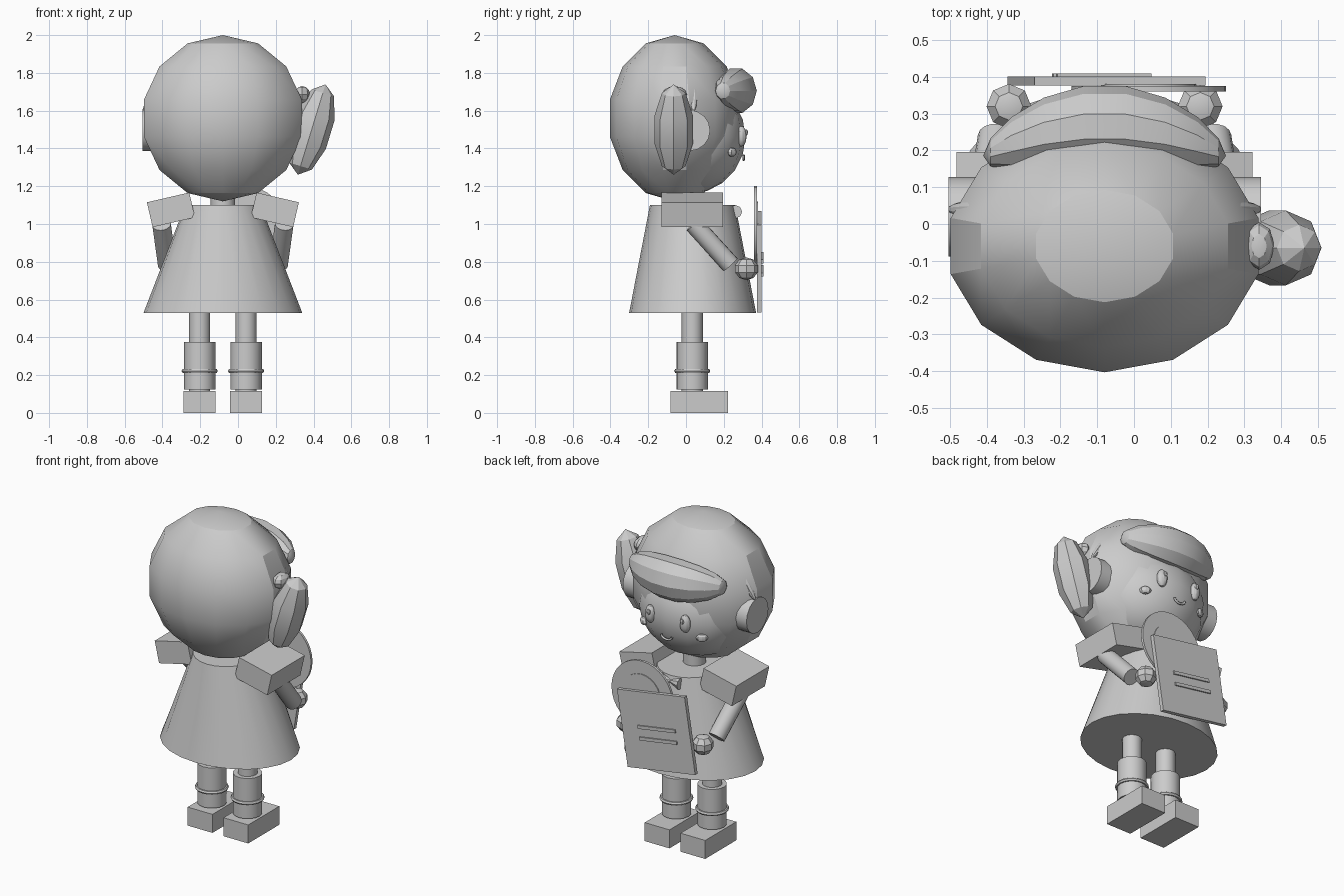
import bpy
from math import radians, pi, cos, sin
from mathutils import Vector, Matrix

cube = bpy.data.objects.get("Cube")
if cube:
    bpy.data.objects.remove(cube, do_unlink=True)

CX = -0.08  # the body's centre line

grey = bpy.data.materials.new("plain_grey")
grey.use_nodes = True
grey.diffuse_color = (0.6, 0.6, 0.6, 1)
grey.node_tree.nodes["Principled BSDF"].inputs["Base Color"].default_value = (0.6, 0.6, 0.6, 1)


def finish(name, angle=25.4):
    ob = bpy.context.object
    ob.name = name
    ob.data.materials.append(grey)
    bpy.ops.object.transform_apply(location=False, rotation=True, scale=True)
    bpy.ops.object.shade_smooth_by_angle(angle=radians(angle))
    return ob


def ball(name, loc, radii, segs=14, rings=7, rot=(0, 0, 0)):
    bpy.ops.mesh.primitive_uv_sphere_add(segments=segs, ring_count=rings, location=loc, rotation=rot)
    bpy.context.object.scale = radii
    return finish(name)


def box(name, loc, size, rot=(0, 0, 0)):
    bpy.ops.mesh.primitive_cube_add(size=1, location=loc, rotation=rot)
    bpy.context.object.scale = size
    return finish(name)


def tube(name, start, end, r1, r2=None, segs=16):
    a, b = Vector(start), Vector(end)
    bpy.ops.mesh.primitive_cone_add(vertices=segs, radius1=r1, radius2=r1 if r2 is None else r2,
                                    depth=(b - a).length, location=(a + b) / 2)
    bpy.context.object.rotation_euler = (b - a).to_track_quat("Z", "Y").to_euler()
    return finish(name)


# Head, face and neck
ball("hair_back", (CX, -0.06, 1.56), (0.44, 0.352, 0.44))
ball("face", (CX, 0.02, 1.46), (0.34, 0.295, 0.3), 16, 10)
tube("neck", (CX, 0.03, 1.05), (CX, 0.03, 1.2), 0.065)

# Fringe: a long ball bent backwards at both ends
fringe = ball("fringe", (CX, 0.267, 1.705), (0.125, 0.112, 0.33), 10, 9, (0, pi / 2, 0))
for v in fringe.data.vertices:
    v.co.y -= 0.75 * v.co.x ** 2

# Single ponytail with its hair tie
ball("ponytail", (0.39, -0.065, 1.5), (0.107, 0.107, 0.25), 8, 5, (0, radians(17), 0))
ball("hair_tie", (0.34, -0.06, 1.685), (0.042, 0.065, 0.045), 8, 6)

# Dress, tapered more from the front than from the side
dress = tube("dress", (CX, 0.035, 0.53), (CX, 0.035, 1.1), 0.42, 0.2, 24)
for v in dress.data.vertices:
    v.co.y *= 0.8 if v.co.z < 0 else 1.13

# Paired parts
for side, label in ((1, "left"), (-1, "right")):
    def at(x, y, z):
        return (CX + side * x, y, z)

    tube(label + "_earpiece", at(0.34, 0.02, 1.495), at(0.425, 0.02, 1.495), 0.108, segs=16)
    ball(label + "_hair_clip", at(0.355, 0.04, 1.7), (0.022, 0.024, 0.125), 10, 8,
         (0, -side * radians(33), 0))
    ball(label + "_eye", at(0.12, 0.293, 1.465), (0.032, 0.028, 0.055), 12, 8, (0, 0, -side * 0.25))
    ball(label + "_eye_shine", at(0.115, 0.318, 1.485), (0.013, 0.01, 0.017), 8, 6)
    ball(label + "_cheek", at(0.2, 0.243, 1.38), (0.034, 0.02, 0.024), 8, 6, (0, 0, -side * 0.6))

    box(label + "_shoulder", at(0.275, 0.033, 1.075), (0.23, 0.325, 0.135),
        (0, side * radians(13), 0))
    tube(label + "_arm", at(0.325, 0.04, 1.0), at(0.295, 0.235, 0.785), 0.05)
    ball(label + "_hand", at(0.26, 0.32, 0.763), (0.064, 0.064, 0.06), 8, 5)
    tube(label + "_bow_loop", at(0.065, 0.262, 1.065), at(0.0, 0.262, 1.065), 0.035, 0.01, 8)

    tube(label + "_leg", at(0.123, 0.033, 0.1), at(0.123, 0.033, 0.6), 0.056)
    tube(label + "_boot", at(0.123, 0.033, 0.125), at(0.123, 0.033, 0.375), 0.083)
    bpy.ops.mesh.primitive_torus_add(location=at(0.123, 0.033, 0.222), major_radius=0.085,
                                     minor_radius=0.011, major_segments=20, minor_segments=6)
    finish(label + "_boot_band", 40)
    box(label + "_shoe", at(0.123, 0.07, 0.0575), (0.17, 0.305, 0.115))

# Smile
curve = bpy.data.curves.new("smile", "CURVE")
curve.dimensions = "3D"
curve.bevel_depth = 0.007
curve.bevel_resolution = 1
arc = curve.splines.new("POLY")
arc.points.add(6)
for i, p in enumerate(arc.points):
    a = pi + pi * i / 6
    p.co = (CX + 0.037 * cos(a), 0.305, 1.365 + 0.025 * sin(a), 1)
smile = bpy.data.objects.new("smile", curve)
smile.data.materials.append(grey)
bpy.context.collection.objects.link(smile)

# Disc held in front of the chest, with its label
tube("disc", (0.04, 0.36, 0.99), (0.04, 0.375, 0.99), 0.21, segs=32)
tube("disc_label", (0.04, 0.37, 0.99), (0.04, 0.38, 0.99), 0.13, segs=24)

# Tilted square sleeve with two raised strips
tilt = Matrix.Rotation(radians(9), 4, "Y")
centre = Vector((-0.075, 0.389, 0.8))
box("sleeve", centre, (0.47, 0.024, 0.47), (0, radians(9), 0))
for name, height in (("upper_strip", 0.02), ("lower_strip", -0.05)):
    box(name, centre + tilt @ Vector((-0.01, 0.015, height)), (0.26, 0.01, 0.02), (0, radians(9), 0))
